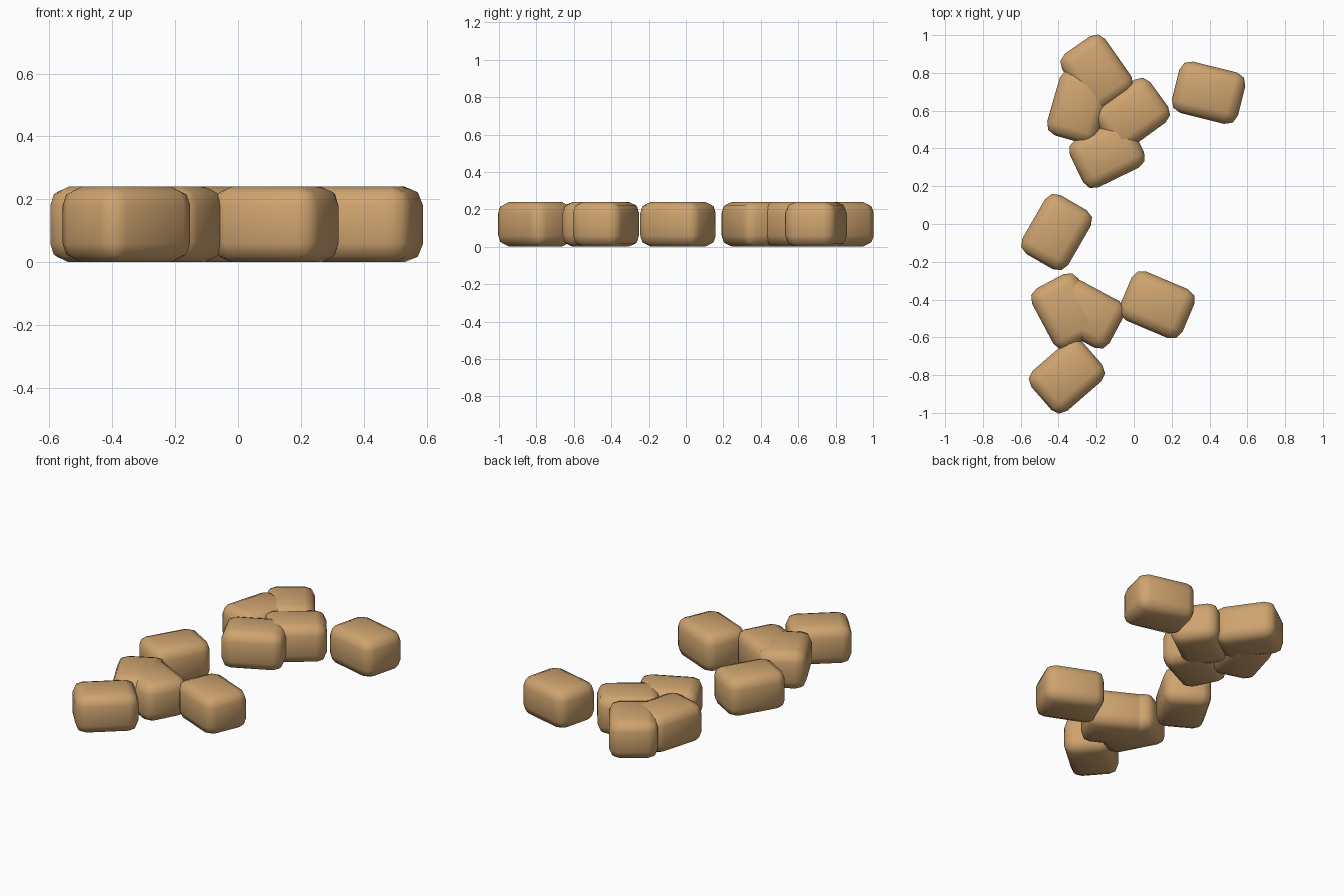
import bpy
import math

if "Cube" in bpy.data.objects:
    bpy.data.objects.remove(bpy.data.objects["Cube"])

# Single tan colour
tan = bpy.data.materials.new("tan")
tan.diffuse_color = (0.62, 0.37, 0.16, 1)
tan.use_nodes = True
tan.node_tree.nodes["Principled BSDF"].inputs["Base Color"].default_value = tan.diffuse_color

LENGTH, WIDTH, HEIGHT, ROUND = 0.36, 0.28, 0.24, 0.06


def rounded_block(name, x, y, degrees):
    """One softly rounded block standing on the ground, turned about z."""
    bpy.ops.mesh.primitive_cube_add(size=1, location=(x, y, HEIGHT / 2))
    ob = bpy.context.object
    ob.name = name
    ob.scale = (LENGTH, WIDTH, HEIGHT)
    bpy.ops.object.transform_apply(location=False, rotation=False, scale=True)
    ob.rotation_euler.z = math.radians(degrees)
    bevel = ob.modifiers.new("round_edges", "BEVEL")
    bevel.width = ROUND
    bevel.segments = 2
    bevel.limit_method = 'NONE'
    ob.data.materials.append(tan)
    bpy.ops.object.shade_smooth()


# Scattered blocks: centre x, centre y, turn of the long side
blocks = [
    (0.395, 0.695, -14),    # lone block at back right
    (-0.197, 0.80, -55),    # back cluster
    (-0.292, 0.62, 74),
    (-0.012, 0.58, 36),
    (-0.143, 0.372, 26),
    (-0.41, -0.043, 60),    # lone middle block
    (-0.36, -0.462, -62),   # front cluster
    (-0.25, -0.475, -28),
    (0.122, -0.428, -23),
    (-0.355, -0.805, 41),
]
for i, (x, y, a) in enumerate(blocks, 1):
    rounded_block(f"block_{i}", x, y, a)
